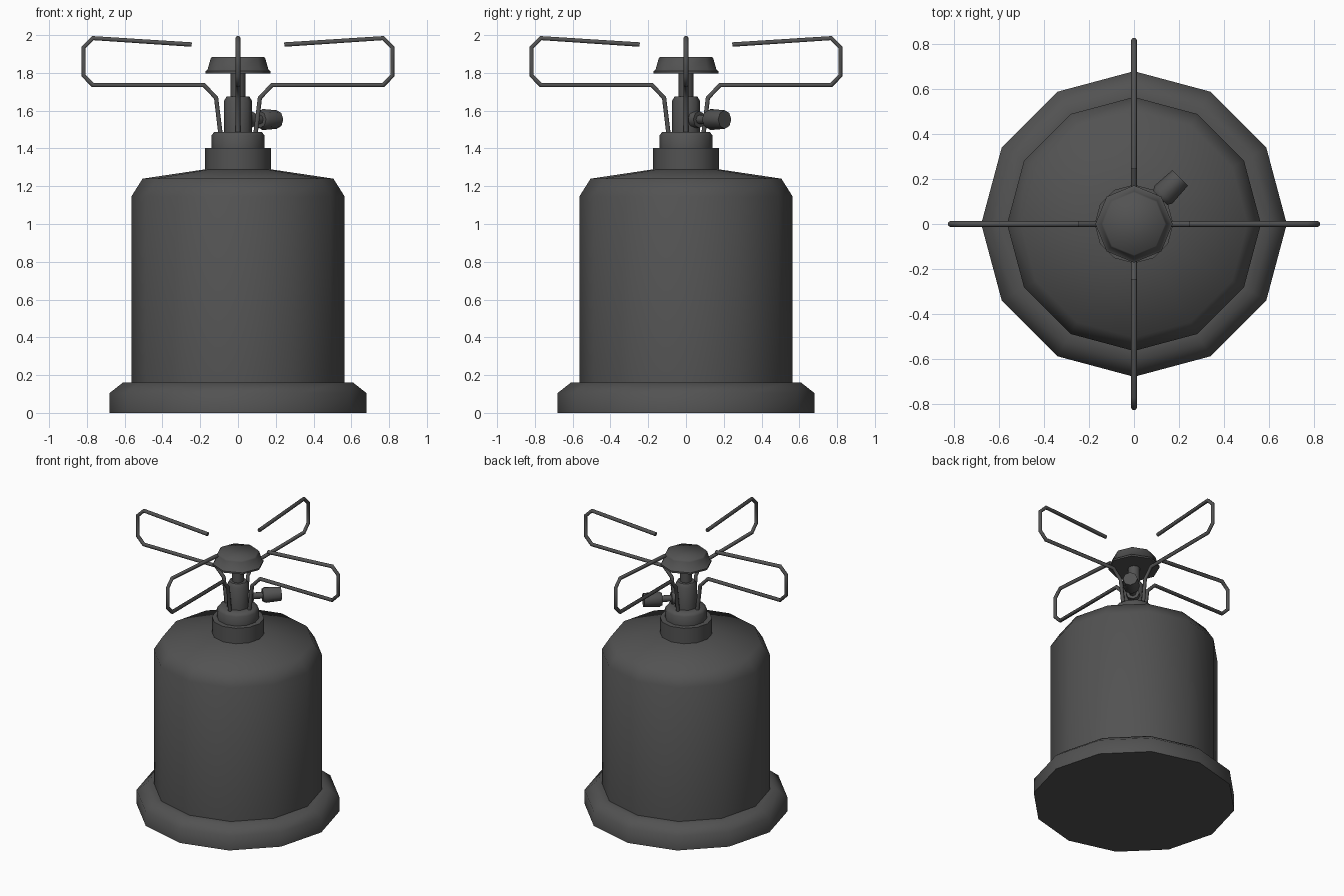
import bpy, bmesh
from math import cos, sin, pi, radians
from mathutils import Matrix

if "Cube" in bpy.data.objects:
    bpy.data.objects.remove(bpy.data.objects["Cube"])

# Dark painted metal
dark = bpy.data.materials.new("dark_metal")
dark.diffuse_color = (0.085, 0.085, 0.085, 1)
dark.use_nodes = True
dark.node_tree.nodes["Principled BSDF"].inputs["Base Color"].default_value = dark.diffuse_color


def lathe(name, profile, sides, cap_bottom=False, cap_top=False, matrix=None, smooth=60):
    """Revolve (radius, height) points around z, with optional end caps."""
    bm = bmesh.new()
    rings = [[bm.verts.new((r * cos(2 * pi * i / sides), r * sin(2 * pi * i / sides), z))
              for i in range(sides)] for r, z in profile]
    for a, b in zip(rings, rings[1:]):
        for i in range(sides):
            j = (i + 1) % sides
            bm.faces.new((a[i], a[j], b[j], b[i]))
    if cap_bottom:
        bm.faces.new(rings[0][::-1])
    if cap_top:
        bm.faces.new(rings[-1])
    if matrix:
        bm.transform(matrix)
    mesh = bpy.data.meshes.new(name)
    bm.to_mesh(mesh)
    bm.free()
    mesh.materials.append(dark)
    obj = bpy.data.objects.new(name, mesh)
    bpy.context.collection.objects.link(obj)
    bpy.context.view_layer.objects.active = obj
    bpy.ops.object.select_all(action='DESELECT')
    obj.select_set(True)
    bpy.ops.object.shade_smooth_by_angle(angle=radians(smooth))
    return obj


# Foot and gas canister
lathe("base_foot", [(0.68, 0), (0.68, 0.105), (0.61, 0.16), (0.56, 0.16)], 12, cap_bottom=True)
lathe("canister", [(0.565, 0.155), (0.565, 1.145), (0.505, 1.24), (0.17, 1.29)], 12)

# Stepped collar on the canister
lathe("collar", [(0.175, 1.28), (0.175, 1.403), (0.14, 1.403), (0.14, 1.47),
                 (0.125, 1.488), (0.07, 1.488)], 12)

# Burner stem and head
lathe("burner_stem", [(0.075, 1.485), (0.075, 1.65), (0.06, 1.675), (0.04, 1.675), (0.04, 1.80)], 8)
lathe("burner_head", [(0.172, 1.798), (0.172, 1.81), (0.162, 1.815), (0.145, 1.875), (0.138, 1.885)],
      8, cap_bottom=True, cap_top=True)

# Valve stem and knob, pointing diagonally outwards
valve = (Matrix.Translation((0, 0, 1.553)) @ Matrix.Rotation(radians(45), 4, 'Z')
         @ Matrix.Rotation(radians(90), 4, 'Y'))
lathe("valve_stem", [(0.045, 0.06), (0.045, 0.10), (0.024, 0.10), (0.024, 0.17)], 8, matrix=valve)
lathe("valve_knob", [(0.045, 0.165), (0.056, 0.185), (0.049, 0.29)], 8,
      cap_bottom=True, cap_top=True, matrix=valve)

# Four bent wire pot supports
path = [(0.093, 1.48), (0.116, 1.668), (0.18, 1.735), (0.768, 1.735), (0.817, 1.785),
        (0.817, 1.935), (0.768, 1.984), (0.245, 1.95)]
for k in range(4):
    curve = bpy.data.curves.new("pot_support", 'CURVE')
    curve.dimensions = '3D'
    curve.bevel_depth = 0.0135
    curve.bevel_resolution = 1
    curve.use_fill_caps = True
    curve.materials.append(dark)
    spline = curve.splines.new('POLY')
    spline.points.add(len(path) - 1)
    for p, (r, z) in zip(spline.points, path):
        p.co = (r, 0, z, 1)
    spline.use_smooth = True
    arm = bpy.data.objects.new("pot_support_%d" % (k + 1), curve)
    arm.rotation_euler.z = k * pi / 2
    bpy.context.collection.objects.link(arm)
